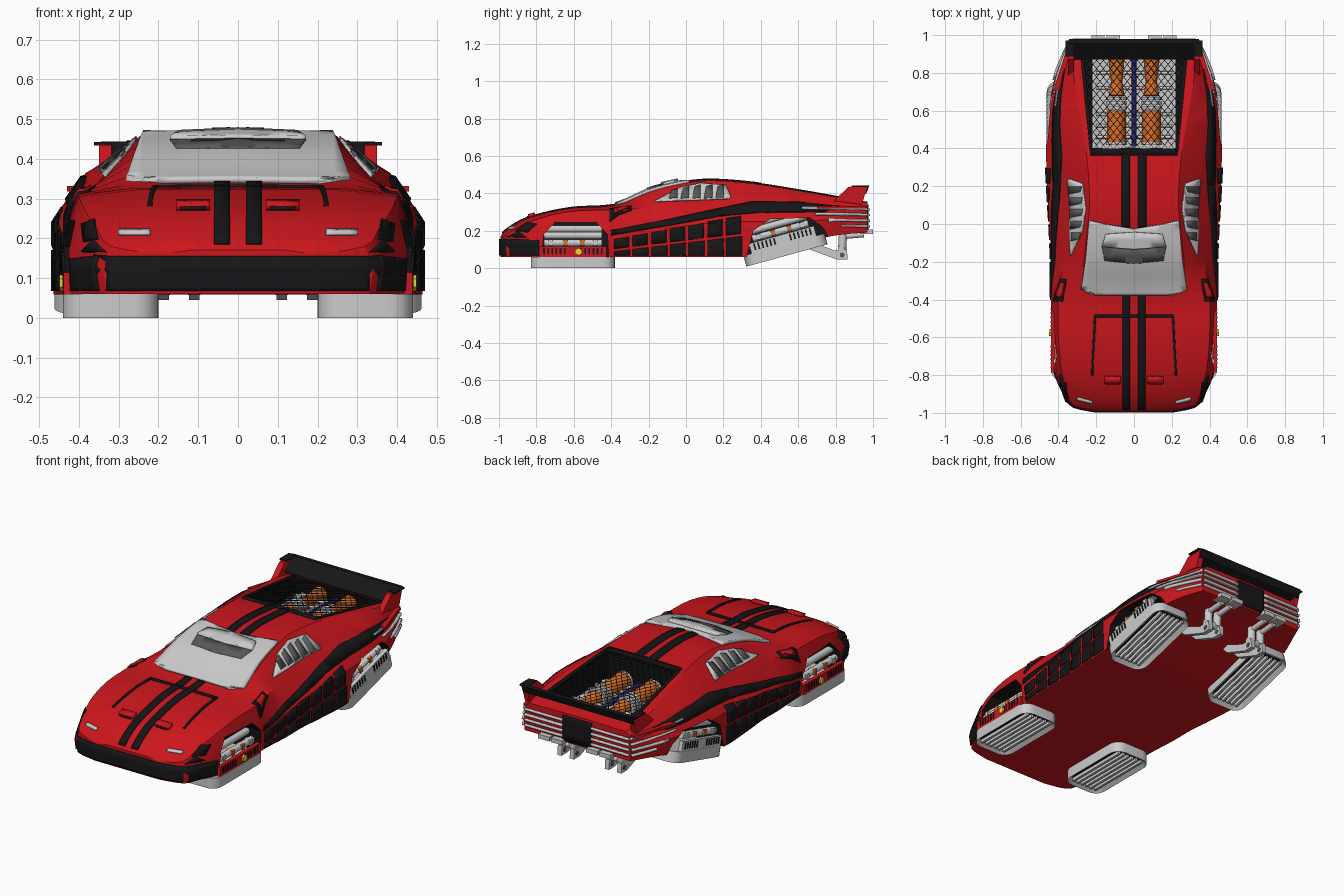
import bpy, bmesh, math
from mathutils import Vector as V, Matrix
from mathutils.bvhtree import BVHTree

if "Cube" in bpy.data.objects:
    bpy.data.objects.remove(bpy.data.objects["Cube"])


def material(name, *c):
    m = bpy.data.materials.new(name)
    m.diffuse_color = (*c, 1)
    m.use_nodes = True
    m.node_tree.nodes["Principled BSDF"].inputs["Base Color"].default_value = m.diffuse_color
    return m


RED = material("red_paint", .6, .008, .012)
BLACK = material("black_trim", .008, .008, .009)
ORANGE = material("orange_metal", .7, .16, .02)
YELLOW = material("yellow_badge", .85, .7, .02)
BLUE = material("dark_blue", .02, .02, .12)
SMOKE = material("smoked_glass", .1, .1, .1)


def make(name, bm, mat=None, mirror=False, smooth=True):
    bmesh.ops.recalc_face_normals(bm, faces=bm.faces)
    me = bpy.data.meshes.new(name)
    bm.to_mesh(me)
    bm.free()
    ob = bpy.data.objects.new(name, me)
    bpy.context.collection.objects.link(ob)
    if mat:
        me.materials.append(mat)
    bpy.context.view_layer.objects.active = ob
    for o in bpy.context.selected_objects:
        o.select_set(False)
    ob.select_set(True)
    if smooth:
        bpy.ops.object.shade_smooth_by_angle(angle=math.radians(30))
    if mirror:
        ob.modifiers.new("mirror", 'MIRROR').use_mirror_merge = False
    return ob


def box(name, c, s, mat=None, mirror=False, M=Matrix()):
    bm = bmesh.new()
    bmesh.ops.create_cube(bm, size=1, matrix=M @ Matrix.Translation(c) @ Matrix.Diagonal((*s, 1)))
    return make(name, bm, mat, mirror)


def tube(name, p, q, r, mat=None, mirror=False, M=Matrix(), n=16, r2=None):
    p, q = V(p), V(q)
    rot = (q - p).to_track_quat('Z', 'Y').to_matrix().to_4x4()
    bm = bmesh.new()
    bmesh.ops.create_cone(bm, cap_ends=True, segments=n, radius1=r, radius2=r2 or r, depth=(q - p).length,
                          matrix=M @ Matrix.Translation((p + q) / 2) @ rot)
    return make(name, bm, mat, mirror)


def prism(name, pts, axis, a, b, mat=None, mirror=False):
    bm = bmesh.new()
    at = (lambda p, t: (t, *p)) if axis == 'x' else (lambda p, t: (*p, t))
    f = bm.faces.new([bm.verts.new(at(p, a)) for p in pts])
    top = bmesh.ops.extrude_face_region(bm, geom=[f])['geom']
    bmesh.ops.translate(bm, vec=V(at((0, 0), b - a)), verts=[g for g in top if isinstance(g, bmesh.types.BMVert)])
    return make(name, bm, mat, mirror)


# Body shell: cross-sections (y, bottom z, sill w, flank w, z, shoulder w, z, roof edge w, z, centre z)
ROWS = [
    (-.992, .06, .20, .20, .11, .19, .160, .12, .170, .170),
    (-.96, .06, .33, .34, .12, .32, .180, .20, .200, .205),
    (-.88, .06, .37, .38, .15, .355, .225, .22, .250, .255),
    (-.77, .06, .42, .425, .17, .385, .270, .24, .290, .290),
    (-.60, .06, .43, .44, .18, .40, .305, .25, .323, .323),
    (-.38, .06, .43, .44, .20, .40, .312, .28, .335, .338),
    (-.20, .06, .44, .44, .20, .37, .322, .265, .405, .415),
    (-.05, .06, .44, .445, .22, .36, .335, .25, .445, .453),
    (.12, .06, .455, .455, .24, .355, .345, .235, .468, .473),
    (.36, .065, .465, .465, .25, .37, .368, .25, .452, .456),
    (.60, .13, .45, .455, .25, .385, .36, .29, .415, .417),
    (.80, .175, .40, .41, .26, .36, .345, .32, .380, .385),
    (.97, .19, .33, .335, .25, .325, .33, .30, .350, .355)]


def spline(i, t):
    p = [ROWS[max(0, min(len(ROWS) - 1, i + k))] for k in (-1, 0, 1, 2)]
    return [b + t / 2 * (c - a + t * (2 * a - 5 * b + 4 * c - d + t * (3 * (b - c) + d - a))) for a, b, c, d in zip(*p)]


bm = bmesh.new()
rings = []
for k in range(3 * (len(ROWS) - 1) + 1):
    y, zb, wb, w, zm, ws, zs, wr, zr, zc = spline(k // 3, k % 3 / 3)
    half = [(wb, zb), (w, zm), (ws, zs), (wr, zr)]
    sec = [(0, zb)] + half + [(0, zc)] + [(-a, b) for a, b in reversed(half)]
    rings.append([bm.verts.new((a, y, b)) for a, b in sec])
for r, s in zip(rings, rings[1:]):
    for j in range(10):
        bm.faces.new((r[j], r[j - 1], s[j - 1], s[j]))
bm.faces.new(rings[0])
bm.faces.new(rings[-1])
bmesh.ops.recalc_face_normals(bm, faces=bm.faces)
TREE = BVHTree.FromBMesh(bm)
body = make("body_shell", bm, RED, smooth=False)
body.data.materials.append(BLACK)

# Wheel arches and engine bay cut out of the shell
front_arch = [(-.78, 0), (-.76, .18), (-.7, .245), (-.48, .245), (-.42, .18), (-.41, 0)]
rear_arch = [(.31, 0), (.36, .2), (.45, .262), (.66, .27), (.73, .22), (.8, .1)]
cutters = [prism("arch_cutter", p, 'x', s * .25, s * .7) for p in (front_arch, rear_arch) for s in (1, -1)]
cutters.append(prism("bay_cutter", [(-.22, .39), (.22, .39), (.27, .89), (-.27, .89)], 'z', .285, .7))
for c in cutters:
    c.hide_render = True
    c.data.materials.append(RED)
    c.data.materials.append(BLACK)
    for f in c.data.polygons:
        f.material_index = 1
    bpy.context.view_layer.objects.active = body
    m = body.modifiers.new("cut", 'BOOLEAN')
    m.object, m.operation, m.solver = c, 'DIFFERENCE', 'EXACT'
    bpy.ops.object.modifier_apply(modifier=m.name)
for c in cutters:
    bpy.data.objects.remove(c)
for o in bpy.context.selected_objects:
    o.select_set(False)
body.select_set(True)
bpy.ops.object.shade_smooth_by_angle(angle=math.radians(25))

VIEWS = {'side': (lambda a, b: (2, a, b), V((-1, 0, 0))), 'top': (lambda a, b: (a, b, 2), V((0, 0, -1))),
         'front': (lambda a, b: (a, -2, b), V((0, 1, 0))), 'back': (lambda a, b: (a, 2, b), V((0, -1, 0)))}


def project(p, d):
    loc, n = TREE.ray_cast(p, d)[:2]
    return (loc, n) if loc else TREE.find_nearest(p)[:2]


# Panel wrapped onto the shell from one side
def panel(name, pts, view, mat=BLACK, mirror=False, off=.003, thick=.008):
    at, d = VIEWS[view]
    bm = bmesh.new()
    bm.faces.new([bm.verts.new(at(*p)) for p in pts])
    for ax in range(3):
        vals = [v.co[ax] for v in bm.verts]
        for k in range(math.ceil(min(vals) / .04), math.ceil(max(vals) / .04)):
            n = V([float(ax == j) for j in range(3)])
            bmesh.ops.bisect_plane(bm, geom=bm.verts[:] + bm.edges[:] + bm.faces[:], plane_co=n * k * .04, plane_no=n)
    bmesh.ops.triangulate(bm, faces=bm.faces)
    for v in bm.verts:
        loc, n = project(v.co, d)
        v.co = loc + n * off
    ob = make(name, bm, mat, mirror)
    s = ob.modifiers.new("thickness", 'SOLIDIFY')
    s.thickness, s.offset = thick, 0
    return ob


def rect(a, b, c, d):
    return [(a, c), (b, c), (b, d), (a, d)]


# Nose trim, lights and hood
panel("front_bumper", rect(-.36, .36, .068, .155), 'front')
panel("bumper_side", [(-.94, .068), (-.785, .068), (-.785, .15), (-.94, .155)], 'side', mirror=True)
panel("corner_light", [(.35, .2), (.385, .19), (.39, .235), (.36, .245)], 'front', mirror=True)
panel("corner_wedge", [(.33, .165), (.39, .165), (.36, .195)], 'front', mirror=True)
panel("headlight", rect(.22, .3, .205, .216), 'front', None, True, .006)
panel("hood_scoop", rect(.07, .155, -.84, -.805), 'top', RED, True, .01, .018)
panel("scoop_mouth", rect(.08, .145, -.847, -.836), 'top', BLACK, True, .008)
panel("hood_stripe", rect(.02, .06, -.98, -.38), 'top', mirror=True)
panel("roof_stripe", rect(.02, .065, -.02, .37), 'top', mirror=True)
panel("hood_seam_side", [(.2, -.49), (.212, -.49), (.228, -.8), (.218, -.8)], 'top', mirror=True)
panel("hood_seam_rear", rect(-.21, .21, -.495, -.48), 'top')
panel("fender_vent", [(.355, -.29), (.39, -.29), (.425, -.41), (.375, -.41)], 'top', mirror=True)
panel("fender_vent_insert", [(.365, -.31), (.388, -.31), (.408, -.385), (.382, -.385)], 'top', RED, True, .008)

# Windshield with brow and slot, side windows
panel("windshield", [(-.28, -.345), (-.2, -.375), (.2, -.375), (.28, -.345), (.255, -.17), (.238, .02), (.15, 0),
                     (0, -.025), (-.15, 0), (-.238, .02), (-.255, -.17)], 'top', None, off=.006, thick=.016)
panel("windshield_brow", [(-.17, -.115), (0, -.13), (.17, -.115), (.15, -.05), (0, -.04), (-.15, -.05)], 'top', None,
      off=.016, thick=.018)
panel("windshield_slot", [(-.155, -.19), (0, -.205), (.155, -.19), (.17, -.115), (0, -.13), (-.17, -.115)], 'top', SMOKE,
      off=.013)
panel("side_window", [(-.17, .352), (.23, .368), (.24, .378), (.215, .438), (.08, .45), (-.03, .428)], 'side', None, True,
      .005)
for i in range(5):
    y = -.09 + .062 * i
    top = min(.418 + .012 * i, .438)
    panel("window_pane", [(y, .366), (y + .045, .37), (y + .045, top), (y + .012, top - .01)], 'side', SMOKE, True, .009)

# Flank band and rows of sill panels
panel("flank_band", [(-.4, .175), (-.1, .225), (.2, .28), (.38, .295), (.74, .3), (.82, .33), (.6, .352), (.36, .355),
                     (.1, .3), (-.1, .257), (-.4, .2)], 'side', mirror=True)
for i in range(7):
    y, lo = -.385 + .1 * i, .103 + .012 * i
    panel("flank_panel", [(y, lo), (y + .08, lo + .01), (y + .08, .168 + .018 * i), (y, .155 + .018 * i)], 'side',
          mirror=True)
    panel("sill_panel", [(y, .068), (y + .085, .068), (y + .085, lo - .004), (y, lo - .014)], 'side', mirror=True)

# Hover pods with louvred undersides, side plates and arch machinery
for end, M in (("front", Matrix.Translation((0, -.605, 0))),
               ("rear", Matrix.Translation((.022, .54, .068)) @ Matrix.Rotation(math.radians(15.4), 4, 'X'))):
    bm = bmesh.new()
    bmesh.ops.create_cube(bm, size=1, matrix=Matrix.Translation((.32, 0, .03)) @ Matrix.Diagonal((.24, .45, .06, 1)))
    up = [e for e in bm.edges if abs(e.verts[0].co.z - e.verts[1].co.z) > .01]
    bmesh.ops.bevel(bm, geom=up, offset=.06, segments=5, affect='EDGES', profile=.5)
    low = [min(bm.faces, key=lambda f: f.calc_center_median().z)]
    bmesh.ops.inset_region(bm, faces=low, thickness=.025)
    bmesh.ops.translate(bm, vec=(0, 0, .02), verts=low[0].verts)
    low[0].material_index = 1
    bm.transform(M)
    pod = make(end + "_hover_pod", bm, None, True)
    pod.data.materials.append(None)
    pod.data.materials.append(BLACK)
    for i in range(6):
        box(end + "_pod_slat", (.245 + .03 * i, 0, .011), (.014, .385, .018), None, True, M)
    box(end + "_pod_side_plate", (.428, 0, .087), (.022, .36, .055), RED if end == "front" else None, True, M)
    for i in range(-7, 8):
        if abs(i) > 1:
            box(end + "_plate_vent", (.436, i * .022, .09), (.012, .009, .036), BLACK, True, M)
    for z, x in ((.135, .40), (.175, .37), (.21, .33)):
        tube(end + "_arch_pipe", (x, -.155, z), (x, .155, z), .019, None, True, M)
    for y in (-.12, -.04, .05, .12):
        box(end + "_pipe_clamp", (.405, y, .137), (.04, .022, .03), ORANGE if abs(y) < .1 else None, True, M)
    if end == "front":
        tube("round_badge", (.43, .03, .088), (.449, .03, .088), .02, YELLOW, True, M, 6)

# Engine bay: twin orange units, central pipe, cross tubes
box("bay_floor", (0, .64, .287), (.44, .49, .006))
tube("centre_pipe", (0, .41, .325), (0, .88, .31), .014, BLUE)
for y0, y1, r, r2 in ((.43, .6, .05, .05), (.68, .75, .042, .03), (.75, .87, .03, .042)):
    tube("engine_unit", (.092, y0, .325), (.092, y1, .32), r, ORANGE, True, r2=r2)
for y in (.425, .615, .64, .665):
    tube("engine_collar", (.092, y - .008, .323), (.092, y + .008, .323), .055, None, True)
for y in (.46, .52, .58, .72, .8):
    tube("cross_tube", (.01, y, .315), (.2, y, .31), .009, None, True)

# Diamond mesh cover and its frame
bm = bmesh.new()
cache = {}


def node(i, j):
    if (i, j) not in cache:
        y = .395 + .0225 * j
        w = .225 + .09 * (y - .39)
        cache[i, j] = bm.verts.new(project(V((max(-w, min(w, i * .018)), y, 2)), V((0, 0, -1)))[0])
    return cache[i, j]


for j in range(1, 22):
    for i in range(-14, 15):
        if (i + j) % 2 and abs(i * .018) < .225 + .002 * j:
            bm.faces.new((node(i - 1, j), node(i, j - 1), node(i + 1, j), node(i, j + 1)))
mesh = make("engine_mesh_cover", bm, BLACK, smooth=False)
mesh.modifiers.new("wires", 'WIREFRAME').thickness = .0035
panel("cover_frame_front", rect(-.23, .23, .362, .4), 'top')
panel("cover_frame_side", [(.22, .39), (.234, .39), (.284, .9), (.265, .9)], 'top', mirror=True)

# Rear wing, fins and flares
prism("rear_wing", [(.87, .385), (.955, .443), (.98, .441), (.965, .4), (.9, .365)], 'x', -.345, .345, BLACK)
prism("wing_fin", [(.79, .36), (.87, .435), (.97, .437), (.94, .34)], 'x', .318, .35, RED, True)
box("wing_tip", (.34, .93, .438), (.045, .085, .008), BLACK, True)
prism("rear_flare", [(.43, .70), (.345, .96), (.32, .96), (.38, .72)], 'z', .318, .332, RED, True)

# Rear strips wrapping the corners, tail panel
panel("tail_panel", rect(-.09, .09, .2, .34), 'back')
for i in range(4):
    z = .222 + .03 * i
    y = .83 - .07 * i
    panel("side_strip", [(y, z), (.968, z - .004), (.968, z + .008), (y, z + .01)], 'side', None, True, .006, .014)
    panel("tail_strip", rect(.09, .325, z - .004, z + .008), 'back', None, True, .006, .014)
for x in (.11, .19):
    box("exhaust_outlet", (x, .965, .195), (.07, .07, .024), None, True)

# Rear brackets with pivots under the tail
for x in (.11, .187):
    prism("tail_bracket", [(.62, .14), (.66, .15), (.79, .095), (.86, .1), (.865, .045), (.81, .045), (.66, .1)], 'x',
          x - .013, x + .013, None, True)
    tube("bracket_pivot", (x - .016, .835, .07), (x + .016, .835, .07), .013, SMOKE, True)
tube("bracket_axle", (.1, .83, .105), (.2, .83, .105), .018, None, True)
for x in (.12, .18):
    tube("tail_strut", (x, .835, .1), (x, .84, .2), .022, None, True)
    tube("tail_pipe", (x, .84, .17), (x, .95, .18), .015, None, True)
